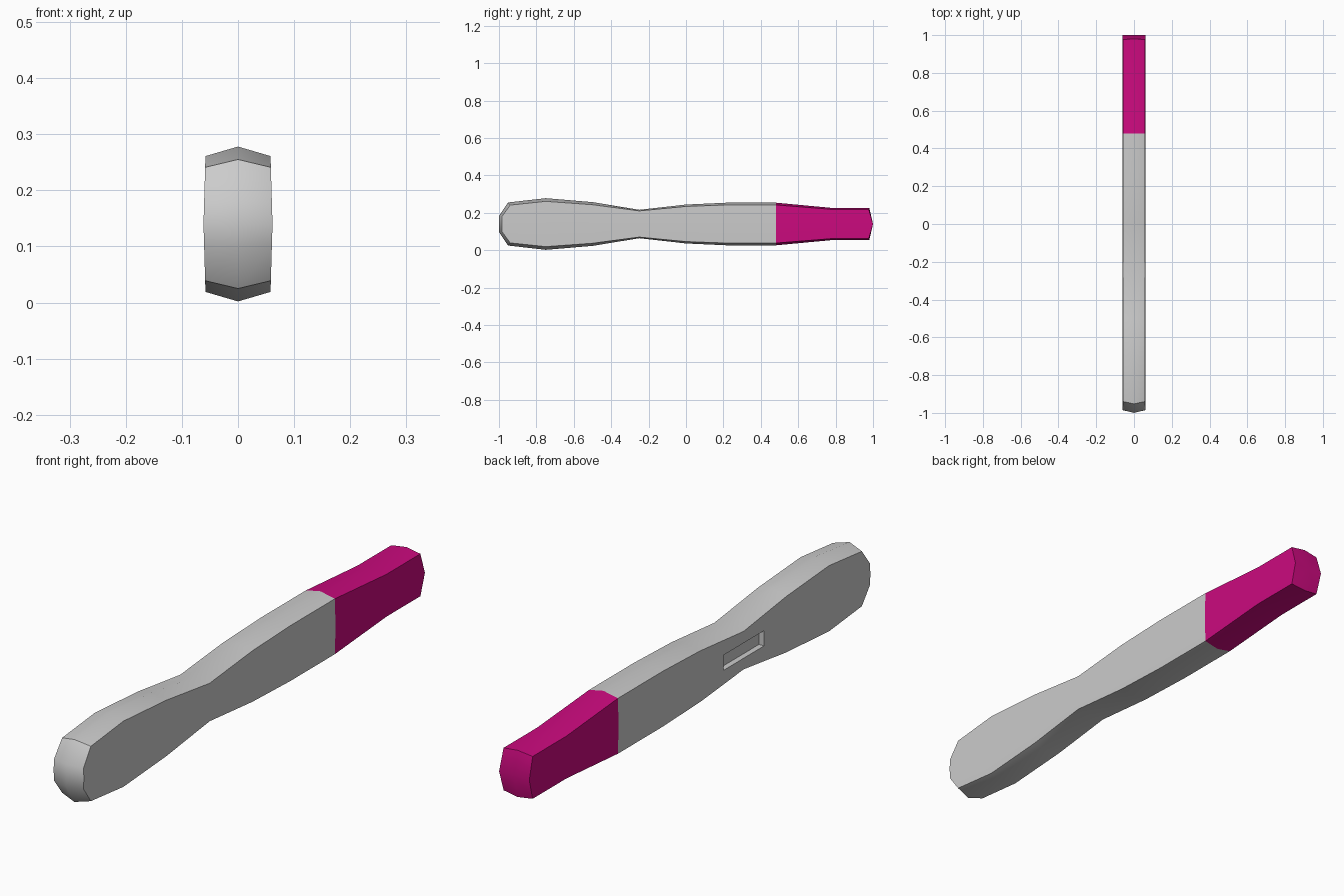
import bpy, bmesh

if "Cube" in bpy.data.objects:
    bpy.data.objects.remove(bpy.data.objects["Cube"])

ZC = 0.14  # height of the long axis

# y at ridge, y at side edge, half height at ridge, drop from ridge to side edge
GRIP = [(-1.0, -0.985, 0.042, 0.003), (-0.952, -0.94, 0.115, 0.014),
        (-0.75, -0.75, 0.138, 0.017), (-0.5, -0.5, 0.117, 0.014),
        (-0.25, -0.25, 0.076, 0.006), (0.0, 0.0, 0.104, 0.010),
        (0.22, 0.22, 0.114, 0.012), (0.48, 0.48, 0.114, 0.012)]
CAP = [GRIP[-1], (0.78, 0.78, 0.086, 0.008), (0.98, 0.977, 0.086, 0.008)]


def ring(bm, st, mid_y=None):
    """Eight-point section: ridges top and bottom, bulged flat sides."""
    yr, ye, h, drop = st
    e = h - drop
    xe = 0.0615 - 0.0035 * e / 0.12
    ym = ye if mid_y is None else mid_y
    pts = [(0, yr, h), (xe, ye, e), (0.0615, ym, 0), (xe, ye, -e),
           (0, yr, -h), (-xe, ye, -e), (-0.0615, ym, 0), (-xe, ye, e)]
    return [bm.verts.new((x, y, z + ZC)) for x, y, z in pts]


def fan(bm, r, y):
    c = bm.verts.new((0, y, ZC))
    for i in range(8):
        bm.faces.new((r[i], r[(i + 1) % 8], c))


def loft(name, stations, start=None, end=None, end_mid=None):
    bm = bmesh.new()
    last = len(stations) - 1
    rings = [ring(bm, s, end_mid if k == last else None)
             for k, s in enumerate(stations)]
    for a, b in zip(rings, rings[1:]):
        for i in range(8):
            j = (i + 1) % 8
            bm.faces.new((a[i], a[j], b[j], b[i]))
    if start is not None:
        fan(bm, rings[0], start)
    if end is not None:
        fan(bm, rings[-1], end)
    bmesh.ops.recalc_face_normals(bm, faces=bm.faces)
    me = bpy.data.meshes.new(name)
    bm.to_mesh(me)
    bm.free()
    ob = bpy.data.objects.new(name, me)
    bpy.context.collection.objects.link(ob)
    return ob


def smooth(ob):
    bpy.ops.object.select_all(action='DESELECT')
    ob.select_set(True)
    bpy.context.view_layer.objects.active = ob
    bpy.ops.object.shade_smooth_by_angle(angle=0.62)


# Grey handle and coloured tip cap
handle = loft("handle", GRIP, start=-1.0, end=0.48)
cap = loft("tip_cap", CAP, start=0.48, end=1.0, end_mid=1.0)

# Window recess on the left side
bpy.ops.mesh.primitive_cube_add(size=1, location=(-0.07, -0.25, ZC))
cutter = bpy.context.object
cutter.name = "window_cutter"
cutter.scale = (0.06, 0.235, 0.056)
bpy.context.view_layer.update()
mod = handle.modifiers.new("window", 'BOOLEAN')
mod.object = cutter
mod.operation = 'DIFFERENCE'
mod.solver = 'EXACT'
bpy.context.view_layer.objects.active = handle
bpy.ops.object.modifier_apply(modifier="window")
bpy.data.objects.remove(cutter, do_unlink=True)

for ob in (handle, cap):
    smooth(ob)

# Magenta tip
mat = bpy.data.materials.new("magenta")
mat.diffuse_color = (0.60, 0.003, 0.21, 1)
mat.use_nodes = True
mat.node_tree.nodes["Principled BSDF"].inputs["Base Color"].default_value = mat.diffuse_color
cap.data.materials.append(mat)
